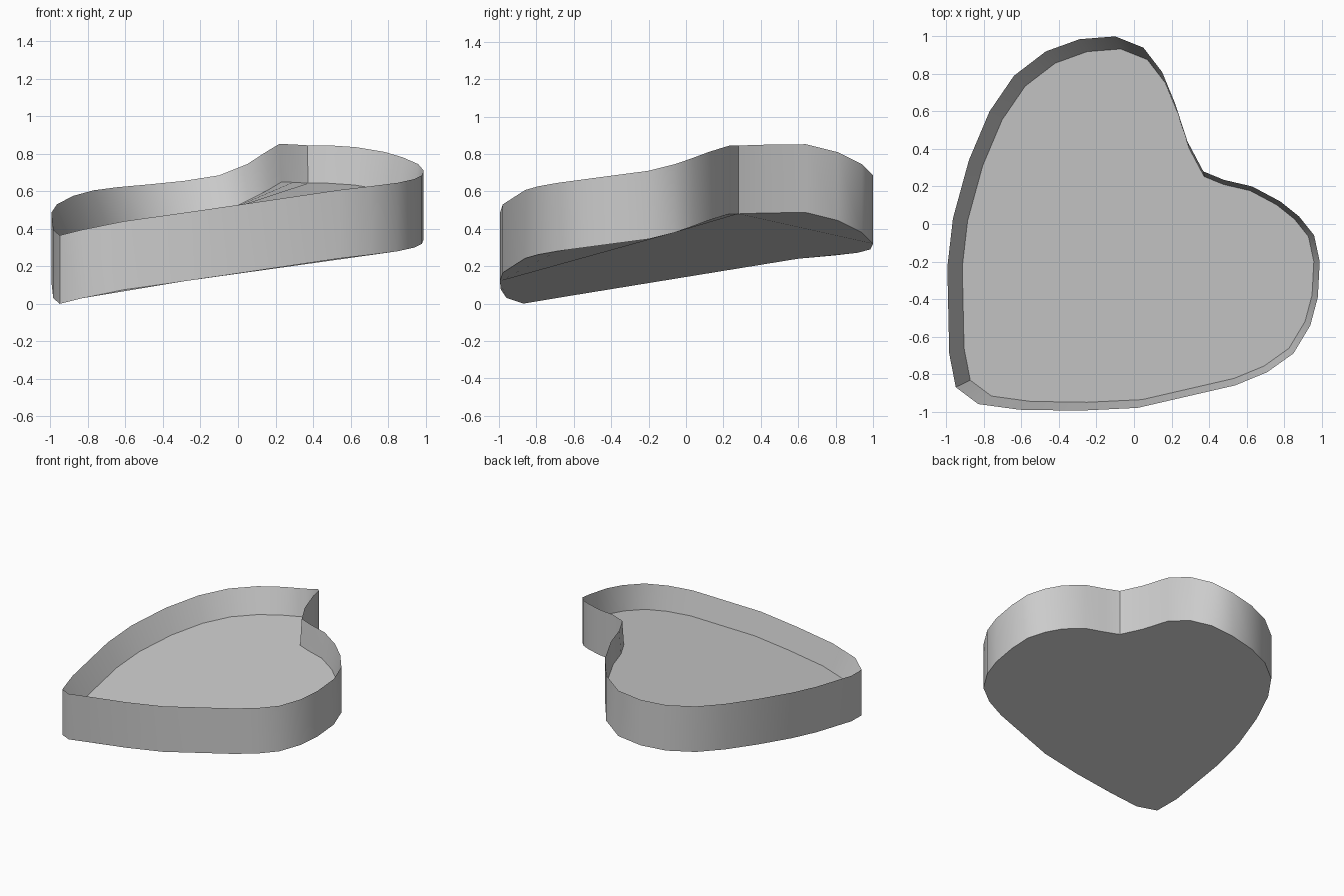
import bpy, bmesh, math
from mathutils import Vector

if "Cube" in bpy.data.objects:
    bpy.data.objects.remove(bpy.data.objects["Cube"])

WALL = 0.365          # height of the outer wall
INSET = 0.944         # floor outline relative to the rim
SHIFT = Vector((0.024, -0.011, 0.19))

# Heart outline of the sloping underside, clockwise from the notch
outline = [Vector(p) for p in (
    (.37, .28, .48), (.48, .235, .48), (.63, .20, .47), (.78, .12, .445),
    (.88, .04, .415), (.96, -.06, .38), (.99, -.20, .345), (.98, -.39, .32),
    (.94, -.54, .30), (.85, -.69, .28), (.71, -.79, .262), (.54, -.86, .242),
    (.02, -.98, .165), (-.29, -.995, .12), (-.61, -.99, .075),
    (-.83, -.96, .03), (-.95, -.87, 0), (-.985, -.69, .03),
    (-.995, -.23, .12), (-.965, .03, .165), (-.88, .34, .21),
    (-.77, .60, .24), (-.64, .79, .257), (-.47, .92, .272),
    (-.29, .985, .29), (-.10, 1.0, .32), (.05, .94, .38), (.15, .81, .445),
    (.22, .64, .487), (.285, .44, .485))]

bm = bmesh.new()


def ring(points):
    return [bm.verts.new(p) for p in points]


def bridge(a, b):
    n = len(a)
    for i in range(n):
        j = (i + 1) % n
        bm.faces.new((a[i], a[j], b[j], b[i]))


# Underside, sharp rim and inset floor
base = ring(outline)
rim = ring(p + Vector((0, 0, WALL)) for p in outline)
floor = ring(p * INSET + SHIFT for p in outline)

bridge(base, rim)     # outer wall
bridge(rim, floor)    # inner sloping wall
bm.faces.new(base)
bm.faces.new(floor)
bmesh.ops.recalc_face_normals(bm, faces=bm.faces)

mesh = bpy.data.meshes.new("heart_dish")
bm.to_mesh(mesh)
bm.free()
dish = bpy.data.objects.new("heart_dish", mesh)
bpy.context.collection.objects.link(dish)

# Smooth walls with crisp rim and base edges
bpy.context.view_layer.objects.active = dish
dish.select_set(True)
bpy.ops.object.shade_smooth_by_angle(angle=math.radians(35))
